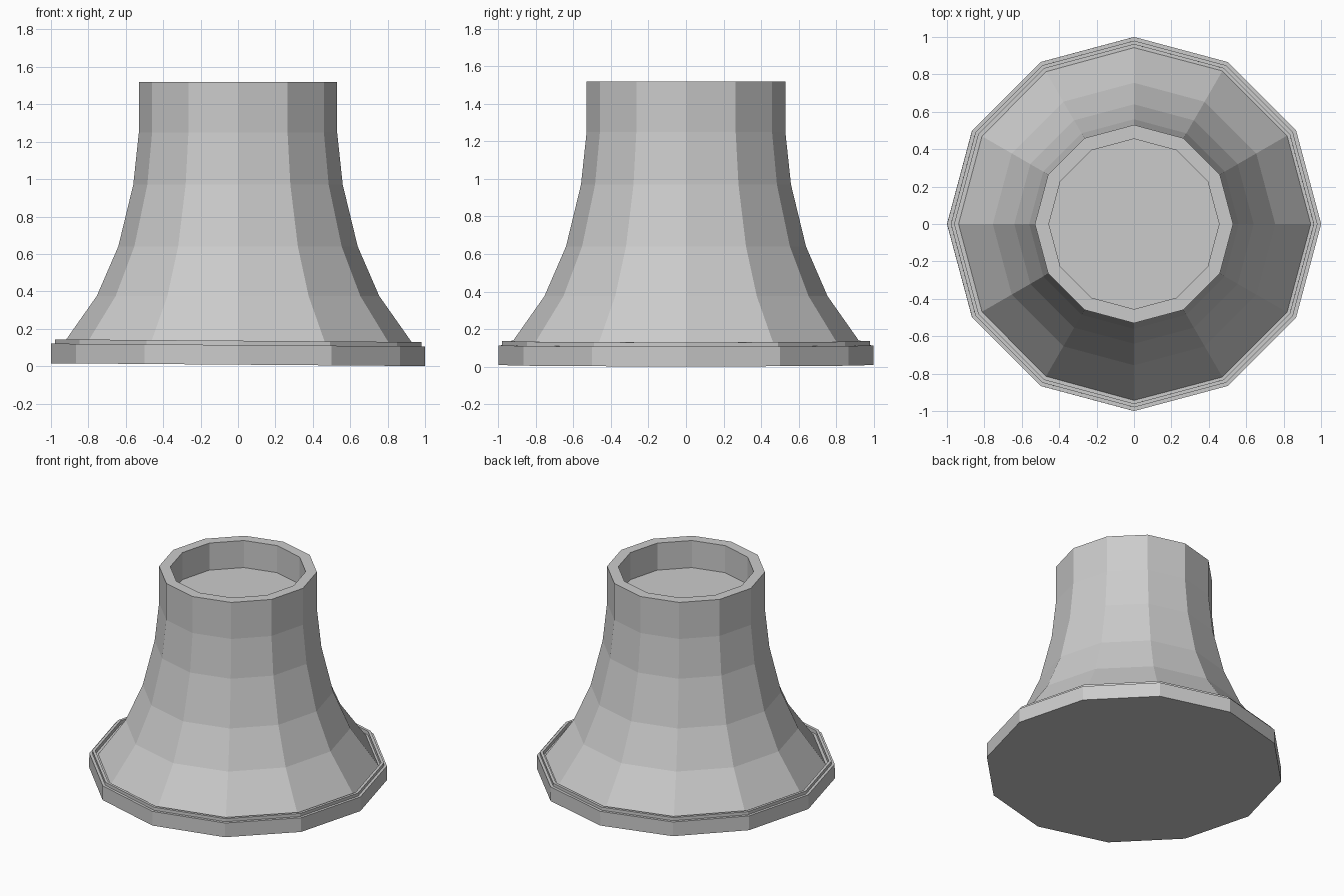
import bpy
import bmesh
from math import cos, sin, tau

SIDES = 12

if "Cube" in bpy.data.objects:
    bpy.data.objects.remove(bpy.data.objects["Cube"], do_unlink=True)

# One plain grey finish
grey = bpy.data.materials.new("light_grey")
grey.use_nodes = True
colour = (0.6, 0.6, 0.6, 1)
grey.diffuse_color = colour
grey.node_tree.nodes["Principled BSDF"].inputs["Base Color"].default_value = colour


def lathe(name, profile):
    """Turn a list of (radius, height) into a capped, flat-faced solid."""
    bm = bmesh.new()
    rings = [[bm.verts.new((r * cos(tau * i / SIDES), r * sin(tau * i / SIDES), z))
              for i in range(SIDES)] for r, z in profile]
    for low, high in zip(rings, rings[1:]):
        for i in range(SIDES):
            j = (i + 1) % SIDES
            bm.faces.new((low[i], low[j], high[j], high[i]))
    bm.faces.new(rings[0][::-1])
    bm.faces.new(rings[-1])
    bmesh.ops.recalc_face_normals(bm, faces=bm.faces)
    mesh = bpy.data.meshes.new(name)
    bm.to_mesh(mesh)
    bm.free()
    mesh.materials.append(grey)
    obj = bpy.data.objects.new(name, mesh)
    bpy.context.collection.objects.link(obj)
    return obj


# Base plate with a small raised lip and a groove, sitting slightly askew
base = lathe("base_plate", [
    (1.0, 0), (1.0, 0.105), (0.98, 0.105), (0.98, 0.128),
    (0.96, 0.128), (0.96, 0.1)])
base.location.z = 0.008
base.rotation_euler.y = 0.0075

# Flared body with a shallow cup in the top
lathe("flared_body", [
    (0.945, 0.105), (0.755, 0.375), (0.64, 0.64), (0.56, 0.97),
    (0.53, 1.25), (0.53, 1.52), (0.455, 1.52), (0.455, 1.32)])
